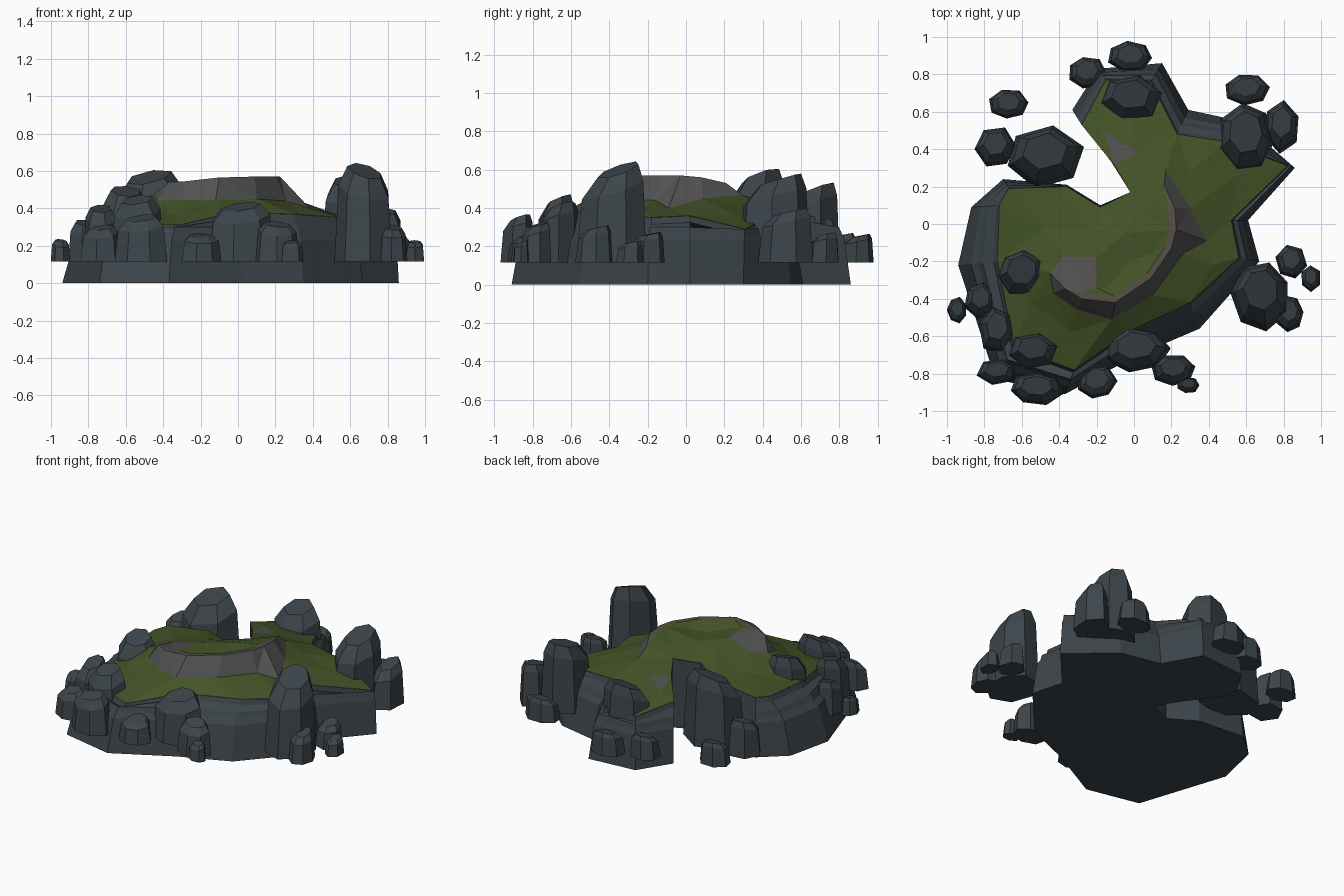
import bpy, bmesh, math, random
from mathutils import Vector
from mathutils.geometry import delaunay_2d_cdt

if "Cube" in bpy.data.objects:
    bpy.data.objects.remove(bpy.data.objects["Cube"])


def material(name, color):
    m = bpy.data.materials.new(name)
    m.diffuse_color = (*color, 1)
    m.use_nodes = True
    m.node_tree.nodes["Principled BSDF"].inputs["Base Color"].default_value = m.diffuse_color
    return m


SLATE = material("slate", (0.046, 0.06, 0.07))
GRASS = material("grass", (0.057, 0.086, 0.02))
STONE = material("stone", (0.085, 0.082, 0.082))
DIRT = material("dirt", (0.095, 0.075, 0.06))


def make_object(name, bm, mats, recalc=True):
    if recalc:
        bmesh.ops.recalc_face_normals(bm, faces=bm.faces)
    me = bpy.data.meshes.new(name)
    bm.to_mesh(me)
    bm.free()
    for m in mats:
        me.materials.append(m)
    ob = bpy.data.objects.new(name, me)
    bpy.context.collection.objects.link(ob)
    return ob


def loft(bm, rings, cap_top):
    rows = [[bm.verts.new(p) for p in r] for r in rings]
    n = len(rows[0])
    for a, b in zip(rows, rows[1:]):
        for i in range(n):
            j = (i + 1) % n
            bm.faces.new((a[i], a[j], b[j], b[i]))
    bm.faces.new(rows[0][::-1])
    if cap_top:
        bm.faces.new(rows[-1])


# Outline: foot x, y at ground, then grass edge x, y, z
EDGE = [
    (-.94, -.22, -.73, -.20, .36), (-.87, .09, -.72, .10, .38),
    (-.70, .24, -.67, .19, .39), (-.36, .21, -.36, .20, .43),
    (-.18, .10, -.18, .09, .46), (-.02, .17, -.02, .17, .48),
    (-.12, .33, -.11, .32, .44), (-.33, .61, -.28, .53, .39),
    (-.19, .83, -.15, .77, .34), (.15, .86, .09, .76, .34),
    (.29, .61, .23, .48, .39), (.57, .55, .49, .44, .37),
    (.86, .30, .82, .31, .29), (.61, .02, .52, .02, .36),
    (.67, -.20, .56, -.18, .35), (.35, -.56, .30, -.42, .37),
    (.02, -.70, -.02, -.57, .38), (-.37, -.91, -.32, -.78, .31),
    (-.74, -.83, -.64, -.66, .32)]

# Layered cliff base
rings = []
for t, h in ((0, 0), (.32, .23), (.5, .265), (.62, .30), (.9, None), (1.0, 1)):
    ring = []
    for i, (x, y, gx, gy, gz) in enumerate(EDGE):
        z = gz - .035 if h is None else gz - .001 if h == 1 else h
        if h == .265:
            z = .255 + .02 * (i % 2)
        z = min(z, gz - .001)
        ring.append((x + (gx - x) * t, y + (gy - y) * t, z))
    rings.append(ring)
bm = bmesh.new()
loft(bm, rings, False)
make_object("cliff_base", bm, [SLATE])

# Grass terrain with a crescent-shaped stone step
foot = [(.17, .29, .47), (.30, .09, .45), (.385, -.09, .40), (.26, -.16, .44),
        (.10, -.38, .45), (-.12, -.51, .445), (-.30, -.46, .445), (-.43, -.37, .44)]
top = [(.16, .21, .53), (.22, .08, .56), (.225, -.03, .57), (.20, -.13, .57),
       (.09, -.29, .57), (-.10, -.42, .565), (-.28, -.40, .545), (-.37, -.345, .54)]
hub = Vector((-.17, -.05, .55))
rim = [tuple(Vector(p).lerp(hub, .09)) for p in top[1:-1]]
inner = [(-.45, -.26, .475), (-.38, -.17, .49), (-.20, -.18, .535), (-.20, -.34, .55),
         (-.14, -.34, .535), (.09, -.16, .535), (-.02, -.20, .52), (-.05, -.05, .53),
         (.03, .08, .515), (-.22, -.03, .50), (-.48, -.02, .43), (-.55, -.42, .39),
         (.02, .38, .44), (-.16, .50, .41), (.30, .28, .42), (.55, .26, .36),
         (0, .60, .38), (.42, -.22, .39), (-.34, -.58, .37)]
edge = [e[2:] for e in reversed(EDGE)]
pts = [Vector(p) for p in edge + foot + top + rim + inner]
ne, nf = len(edge), len(foot)
f0, t0 = ne, ne + nf
r0 = t0 + nf
i0 = r0 + len(rim)
segs = [(s + i, s + i + 1) for s, c in ((f0, nf), (t0, nf), (r0, len(rim))) for i in range(c - 1)]
segs += [(f0, t0), (f0 + nf - 1, t0 + nf - 1)]
cv, _, cf, ov, _, _ = delaunay_2d_cdt([p.xy for p in pts], segs, [list(range(ne))], 1, 1e-5)
bm = bmesh.new()
src = [o[0] if o and o[0] < len(pts) else None for o in ov]
vs = [bm.verts.new((c.x, c.y, pts[s].z if s is not None else .45)) for c, s in zip(cv, src)]
patches = [(-.43, -.20, -.36, -.18), (-.17, -.06, .32, .49)]
for f in cf:
    face = bm.faces.new([vs[i] for i in f])
    face.normal_update()
    if face.normal.z < 0:
        face.normal_flip()
    ids = [src[i] if src[i] is not None else -1 for i in f]
    c = face.calc_center_median()
    if all(f0 <= k < r0 for k in ids) and any(k < t0 for k in ids) and any(k >= t0 for k in ids):
        face.material_index = 1
    elif all(t0 <= k < i0 for k in ids) and any(k >= r0 for k in ids):
        face.material_index = 2
    elif any(a < c.x < b and d < c.y < e for a, b, d, e in patches):
        face.material_index = 1
make_object("grass_terrain", bm, [GRASS, STONE, DIRT], False)

# Boulders: centre x, y, half-widths x, y, top height
ROCKS = {
    "tall_rock": [(-.48, .36, .215, .17, .60), (-.02, .67, .185, .14, .53),
                  (.60, .46, .155, .19, .58), (.68, -.38, .155, .185, .635),
                  (-.60, -.27, .14, .135, .52)],
    "medium_rock": [(-.74, .41, .11, .11, .36), (.79, .52, .10, .14, .40),
                    (.83, -.48, .08, .10, .31), (-.82, -.41, .09, .10, .34),
                    (-.73, -.57, .10, .13, .42), (-.54, -.68, .145, .11, .47),
                    (-.52, -.88, .145, .09, .365), (.01, -.67, .185, .12, .43),
                    (.21, -.78, .12, .085, .33), (-.73, -.79, .11, .075, .31)],
    "small_rock": [(-.67, .64, .105, .08, .27), (-.25, .81, .10, .085, .27),
                   (-.02, .895, .12, .085, .265), (.60, .72, .12, .085, .27),
                   (.84, -.20, .085, .095, .275), (.945, -.29, .055, .07, .23),
                   (-.945, -.46, .055, .07, .235), (-.20, -.84, .105, .095, .265),
                   (.29, -.86, .06, .045, .23)]}
FLOOR = .115
random.seed(4)


def rock(name, x, y, rx, ry, height):
    n = random.choice((6, 7, 7))
    spin = random.uniform(0, 1)
    k = [random.uniform(.95, 1.07) for _ in range(n)]
    h = height - FLOOR
    lean = random.uniform(-.05, .05)
    rings = []
    # foot, shoulder and sloping broad crown
    for size, level, tilt, shift in ((1, 0, 0, 0), (.87, .74, .10, .03), (.58, .93, .07, .17)):
        ring = []
        for i in range(n):
            a = spin + 2 * math.pi * i / n
            dx, dy = math.cos(a) * size * k[i], math.sin(a) * size * k[i]
            slope = tilt * math.sin(a) + (lean * math.cos(a) if level else 0)
            ring.append((x + rx * dx, y + ry * (dy + shift), FLOOR + h * (level + slope)))
        rings.append(ring)
    bm = bmesh.new()
    loft(bm, rings, True)
    make_object(name, bm, [SLATE])


for kind, rows in ROCKS.items():
    for i, r in enumerate(rows):
        rock(f"{kind}_{i + 1}", *r)
